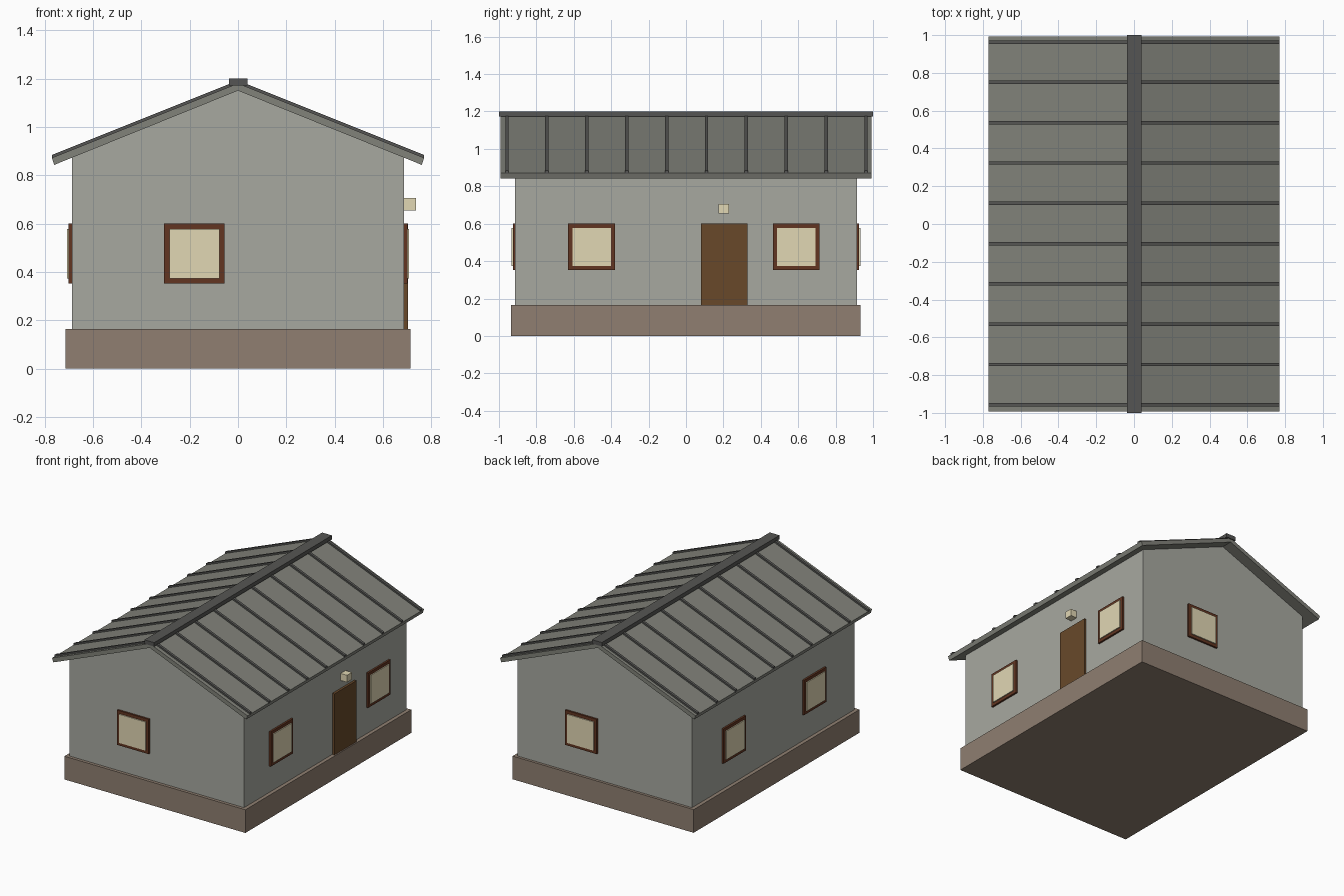
import bpy, bmesh

if "Cube" in bpy.data.objects:
    bpy.data.objects.remove(bpy.data.objects["Cube"])


def material(name, rgb):
    m = bpy.data.materials.new(name)
    m.diffuse_color = tuple((c / 255) ** 2.2 for c in rgb) + (1,)
    m.use_nodes = True
    m.node_tree.nodes["Principled BSDF"].inputs["Base Color"].default_value = m.diffuse_color
    return m


WALL = material("plaster", (166, 167, 159))
STONE = material("plinth", (142, 126, 112))
ROOF = material("roof_sheet", (128, 129, 121))
SEAM = material("roof_trim", (86, 86, 84))
WOOD = material("frame_wood", (98, 56, 38))
DOOR = material("door_wood", (104, 74, 46))
GLOW = material("warm_glass", (224, 214, 178))


def prism(name, profile, y0, y1, mat):
    """Extrude an xz profile along y."""
    bm = bmesh.new()
    face = bm.faces.new([bm.verts.new((x, y0, z)) for x, z in profile])
    ext = bmesh.ops.extrude_face_region(bm, geom=[face])
    moved = [v for v in ext["geom"] if isinstance(v, bmesh.types.BMVert)]
    bmesh.ops.translate(bm, vec=(0, y1 - y0, 0), verts=moved)
    bmesh.ops.recalc_face_normals(bm, faces=bm.faces)
    me = bpy.data.meshes.new(name)
    bm.to_mesh(me)
    bm.free()
    me.materials.append(mat)
    ob = bpy.data.objects.new(name, me)
    bpy.context.collection.objects.link(ob)
    return ob


def box(name, x, y, z, mat):
    return prism(name, [(x[0], z[0]), (x[1], z[0]), (x[1], z[1]), (x[0], z[1])],
                 y[0], y[1], mat)


WX, WY, EAVE, APEX = 0.687, 0.913, 0.873, 1.15

# Plinth, walls and gable
box("plinth", (-0.713, 0.713), (-0.935, 0.932), (0, 0.165), STONE)
box("walls", (-WX, WX), (-WY, WY), (0.165, EAVE), WALL)
prism("gable", [(-WX, EAVE), (WX, EAVE), (0, APEX)], -WY, WY, WALL)


def wall_box(name, side, u, z, depth, mat):
    """Slab lying on the wall facing side, e.g. '+x'; u runs along the wall."""
    s = 1 if side[0] == "+" else -1
    base = WX if side[1] == "x" else WY
    d = sorted((s * (base - 0.01), s * (base + depth)))
    if side[1] == "x":
        box(name, d, u, z, mat)
    else:
        box(name, u, d, z, mat)


# Windows: four frame bars around a pane that stands slightly proud
def window(name, side, u):
    z, w = (0.352, 0.60), 0.022
    a, b = u - 0.125, u + 0.125
    bars = {"left": ((a, a + w), z), "right": ((b - w, b), z),
            "sill": ((a + w, b - w), (z[0], z[0] + w)),
            "head": ((a + w, b - w), (z[1] - w, z[1]))}
    for part, (uu, zz) in bars.items():
        wall_box(f"{name}_frame_{part}", side, uu, zz, 0.013, WOOD)
    wall_box(name + "_pane", side, (a + w, b - w), (z[0] + w, z[1] - w), 0.02, GLOW)


for name, side, u in (("front_window", "-y", -0.18), ("back_window", "+y", 0.18),
                      ("right_window_front", "+x", -0.505),
                      ("right_window_back", "+x", 0.59),
                      ("left_window_front", "-x", -0.455),
                      ("left_window_back", "-x", 0.45)):
    window(name, side, u)

# Door and lamp
wall_box("door", "+x", (0.08, 0.328), (0.165, 0.60), 0.017, DOOR)
wall_box("door_lamp", "+x", (0.175, 0.23), (0.655, 0.705), 0.05, GLOW)

# Roof slopes with standing seams, and the ridge cap
for s, side in ((-1, "left"), (1, "right")):
    slab = [(0, APEX), (s * 0.76, 0.843), (s * 0.77, 0.872), (0, 1.18)]
    prism(f"roof_{side}", slab, -0.993, 0.993, ROOF)
    seam = [(0, 1.175), (s * 0.77, 0.867), (s * 0.77, 0.884), (0, 1.192)]
    for i in range(10):
        y = -0.957 + i * 0.2133
        prism(f"roof_seam_{side}_{i}", seam, y - 0.009, y + 0.009, SEAM)
box("ridge_cap", (-0.037, 0.04), (-1, 1), (1.172, 1.20), SEAM)
